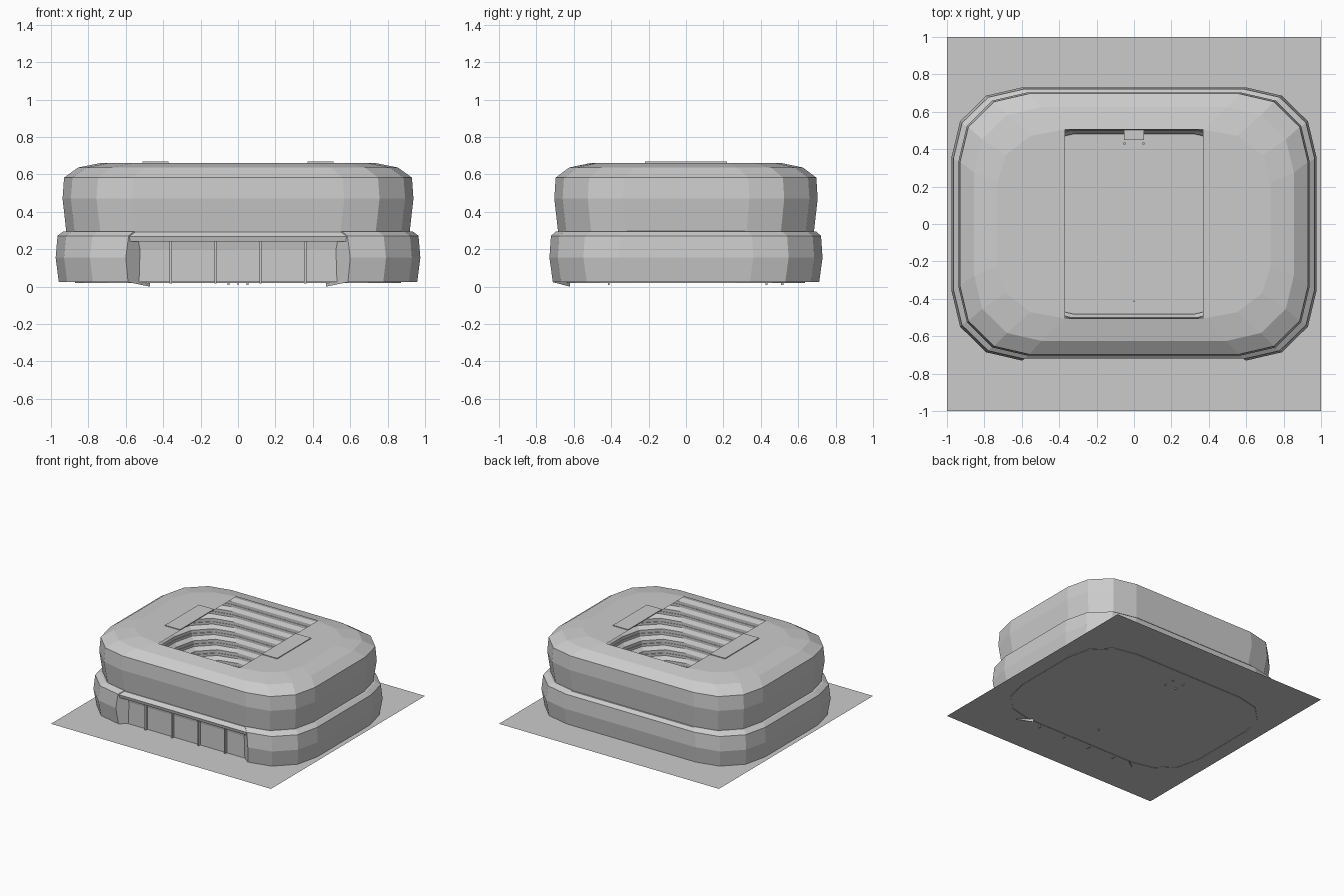
import bpy, bmesh

if "Cube" in bpy.data.objects:
    bpy.data.objects.remove(bpy.data.objects["Cube"])

G = 0.024  # ground level


def mesh_object(name, verts, faces):
    me = bpy.data.meshes.new(name)
    me.from_pydata(verts, [], faces)
    ob = bpy.data.objects.new(name, me)
    bpy.context.collection.objects.link(ob)
    bm = bmesh.new()
    bm.from_mesh(me)
    bmesh.ops.recalc_face_normals(bm, faces=bm.faces)
    bm.to_mesh(me)
    bm.free()
    return ob


def box(name, x0, x1, y0, y1, z0, z1):
    v = [(x, y, z) for z in (z0, z1) for x, y in ((x0, y0), (x1, y0), (x1, y1), (x0, y1))]
    f = [(3, 2, 1, 0), (4, 5, 6, 7)] + [(i, (i + 1) % 4, (i + 1) % 4 + 4, i + 4) for i in range(4)]
    return mesh_object(name, v, f)


def outline(hx, hy, cx, cy):
    # rounded rectangle with three facets per corner, starting at front right
    q = [(hx - cx, hy), (hx - 0.49 * cx, hy - 0.12 * cy),
         (hx - 0.12 * cx, hy - 0.49 * cy), (hx, hy - cy)]
    return ([(x, -y) for x, y in q] + [(x, y) for x, y in reversed(q)]
            + [(-x, y) for x, y in q] + [(-x, -y) for x, y in reversed(q)])


def swept_ring(name, profile, open_front=False):
    # profile rows: half width, half depth, height, corner x, corner y
    verts, faces = [], []
    for hx, hy, z, cx, cy in profile:
        verts += [(x, y, z) for x, y in outline(hx, hy, cx, cy)]
    n = 16
    for r in range(len(profile) - 1):
        for i in range(n - 1 if open_front else n):
            j = (i + 1) % n
            faces.append((r * n + i, r * n + j, (r + 1) * n + j, (r + 1) * n + i))
    return mesh_object(name, verts, faces)


# ground sheet
mesh_object("ground_sheet", [(-1, -1, G), (1, -1, G), (1, 1, G), (-1, 1, G)], [(0, 1, 2, 3)])

# lower concourse ring, open at the front entrance
swept_ring("lower_ring", [
    (0.958, 0.712, G, 0.37, 0.37), (0.975, 0.73, 0.155, 0.375, 0.37),
    (0.965, 0.722, 0.272, 0.38, 0.37), (0.935, 0.695, 0.295, 0.38, 0.37),
    (0.91, 0.67, 0.297, 0.38, 0.37)], open_front=True)

# upper outer wall and curved roof edge
swept_ring("upper_wall_and_roof_edge", [
    (0.87, 0.635, 0.02, 0.36, 0.36), (0.917, 0.683, 0.285, 0.37, 0.36),
    (0.938, 0.704, 0.47, 0.37, 0.365), (0.93, 0.697, 0.583, 0.37, 0.365),
    (0.855, 0.625, 0.637, 0.36, 0.35), (0.73, 0.505, 0.662, 0.36, 0.28)])

# flat roof ends either side of the rectangular opening
roof = outline(0.73, 0.505, 0.36, 0.28)
for side, s in (("right", 1), ("left", -1)):
    mesh_object(side + "_roof_deck", [(s * x, y, 0.662) for x, y in roof[:8]], [tuple(range(8))])
    box(side + "_roof_panel", *sorted((s * 0.372, s * 0.51)), -0.22, 0.22, 0.66, 0.668)

# stepped seating bowl: sloping tiers with upright fronts
steps, rows = 8, []
for i in range(steps):
    t, u = i / steps, (i + 1) / steps
    z0, z1 = G + 0.57 * t, G + 0.57 * u
    for w, z in ((t, z0), (t, z0 + 0.025), (u - 0.02, z1 - 0.02), (u - 0.02, z1)):
        rows.append((0.62 + 0.25 * w, 0.482 + 0.16 * w, z, 0.3 + 0.05 * w, 0.3 + 0.04 * w))
swept_ring("seating_bowl", rows)

# entrance canopy joining the ring across the front
prof = [(-0.66, 0.242), (-0.712, 0.242), (-0.718, 0.268), (-0.69, 0.293), (-0.665, 0.295)]
ends = (-0.585, 0.585)
mesh_object("entrance_canopy", [(x, y, z) for x in ends for y, z in prof],
            [(i, i + 1, i + 6, i + 5) for i in range(4)])

# recessed glazing with mullions
mesh_object("entrance_glazing", [(-0.54, -0.668, G), (0.54, -0.668, G),
                                 (0.54, -0.668, 0.245), (-0.54, -0.668, 0.245)], [(0, 1, 2, 3)])
for i in range(4):
    x = -0.36 + 0.24 * i
    box("entrance_mullion", x - 0.006, x + 0.006, -0.69, -0.66, 0.018, 0.245)

# splayed return walls closing the cut ring ends
for side, s in (("right", 1), ("left", -1)):
    mesh_object(side + "_entrance_return",
                [(s * 0.588, -0.712, G), (s * 0.6, -0.73, 0.155), (s * 0.585, -0.722, 0.272),
                 (s * 0.555, -0.695, 0.295), (s * 0.47, -0.62, 0.245), (s * 0.47, -0.62, 0.0)],
                [(0, 1, 2, 3, 4, 5)])

# pitch centre strip and end pole
box("pitch_centre_strip", -0.002, 0.002, -0.415, 0.43, G, G + 0.004)
box("end_pole", -0.003, 0.003, -0.416, -0.41, 0.01, 0.05)

# small stage on four legs
box("stage_deck", -0.053, 0.053, 0.45, 0.51, 0.07, 0.1)
for x in (-0.05, 0.05):
    for y in (0.43, 0.515):
        box("stage_leg", x - 0.005, x + 0.005, y - 0.006, y + 0.006, 0.01, 0.1)
